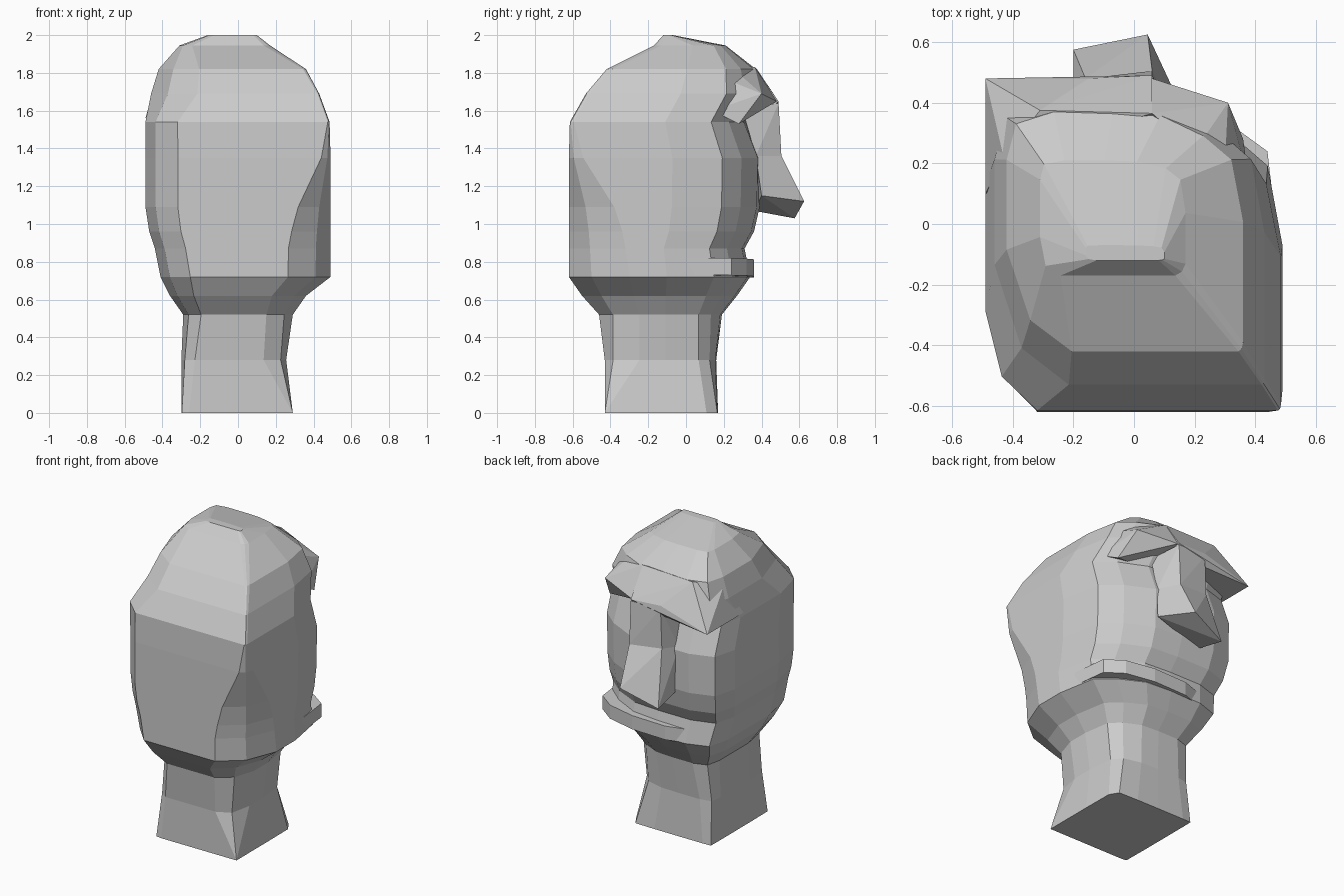
import bpy, bmesh
from mathutils import Vector

if "Cube" in bpy.data.objects:
    bpy.data.objects.remove(bpy.data.objects["Cube"])


def finish(name, bm):
    bmesh.ops.recalc_face_normals(bm, faces=bm.faces)
    me = bpy.data.meshes.new(name)
    bm.to_mesh(me)
    bm.free()
    ob = bpy.data.objects.new(name, me)
    bpy.context.collection.objects.link(ob)
    return ob


def hull(name, pts):
    bm = bmesh.new()
    vs = [bm.verts.new(p) for p in pts]
    res = bmesh.ops.convex_hull(bm, input=vs)
    junk = {v for v in res["geom_interior"] + res["geom_unused"]
            if isinstance(v, bmesh.types.BMVert)}
    if junk:
        bmesh.ops.delete(bm, geom=list(junk), context='VERTS')
    return finish(name, bm)


def outline(cut, square, left):
    """Lopsided head section in a unit square; the face looks towards +y."""
    pts = [(-1, -.3 + .15 * left), (-.89 + .09 * left, -.76 + .02 * left), (-.65 + .2 * left, -1),
           (-.2, -1), (1 - cut, -1), (1 - .35 * cut, -1 + .5 * cut), (1, -.98 + 1.3 * cut),
           (1, .08), (.9, .6), (.66, .8), (.3, .97), (-.1, 1), (-.6, 1), (-.92, .9),
           (-1, .6), (-1, .1)]
    for p in pts:
        p = Vector(p)
        q = Vector([max(-1, min(1, 1.35 * c)) for c in p])
        yield p.lerp(q, square)


# z, x range, y range, squareness, cut of the front right corner
RINGS = [
    (0, -.30, .29, -.43, .17, .93, .02),
    (.28, -.30, .255, -.43, .16, .4, .5),
    (.52, -.29, .29, -.46, .19, .1, .5),
    (.62, -.36, .36, -.55, .27, 0, .5),
    (.72, -.41, .49, -.62, .34, 0, .5),
    (.87, -.44, .49, -.62, .31, 0, .48),
    (.96, -.47, .49, -.62, .36, 0, .43),
    (1.09, -.49, .49, -.62, .39, 0, .35),
    (1.35, -.49, .49, -.62, .395, 0, .1),
    (1.54, -.49, .485, -.615, .32, 0, .02),
    (1.69, -.46, .43, -.53, .40, 0, .02),
    (1.82, -.42, .36, -.42, .37, 0, .04),
    (1.945, -.31, .17, -.17, .21, .3, .2),
    (2.0, -.16, .10, -.12, -.07, .3, .2),
]

# Head and neck loft
bm = bmesh.new()
loops = []
for z, x0, x1, y0, y1, sq, cut in RINGS:
    left = 1 if 1.6 < z < 1.9 else 0
    loops.append([bm.verts.new(((x0 + x1) / 2 + q.x * (x1 - x0) / 2,
                                (y0 + y1) / 2 + q.y * (y1 - y0) / 2, z))
                  for q in outline(cut, sq, left)])
n = len(loops[0])
for a, b in zip(loops, loops[1:]):
    for i in range(n):
        j = (i + 1) % n
        bm.faces.new((a[i], a[j], b[j], b[i]))
bm.faces.new(loops[0][::-1])
bm.faces.new(loops[-1])
bmesh.ops.remove_doubles(bm, verts=bm.verts, dist=.002)
finish("head_and_neck", bm)

# Nose: bridge and wedge tip with a tilted underside
mid = [(-.16, .48, 1.38), (.06, .505, 1.36), (.13, .37, 1.36), (-.2, .36, 1.36)]
hull("nose_bridge", mid + [(-.15, .48, 1.64), (.06, .49, 1.64), (.12, .3, 1.6), (-.18, .3, 1.6)])
hull("nose_tip", mid + [(-.2, .575, 1.03), (.045, .625, 1.12), (.15, .40, 1.15),
                        (-.19, .36, 1.07)])

# Overhanging brows
hull("left_brow", [(-.49, .48, 1.56), (-.49, .1, 1.56), (-.43, .22, 1.77), (-.31, .375, 1.82),
                   (.06, .365, 1.83), (-.15, .48, 1.66), (.06, .49, 1.65), (.05, .2, 1.6),
                   (.06, .44, 1.6)])
hull("right_brow", [(.2, .24, 1.83), (.06, .365, 1.83), (.06, .48, 1.65), (.31, .40, 1.69),
                    (.36, .28, 1.53), (.38, .14, 1.6), (.3, .2, 1.77), (.05, .2, 1.6)])

# Lower lip ledge
lip = [(-.35, .2), (-.29, .3), (-.1, .36), (.14, .36), (.33, .32), (.44, .24), (.48, -.1)]
hull("lower_lip", [(x, y, z + .02 * x) for z in (.72, .81) for x, y in lip])
